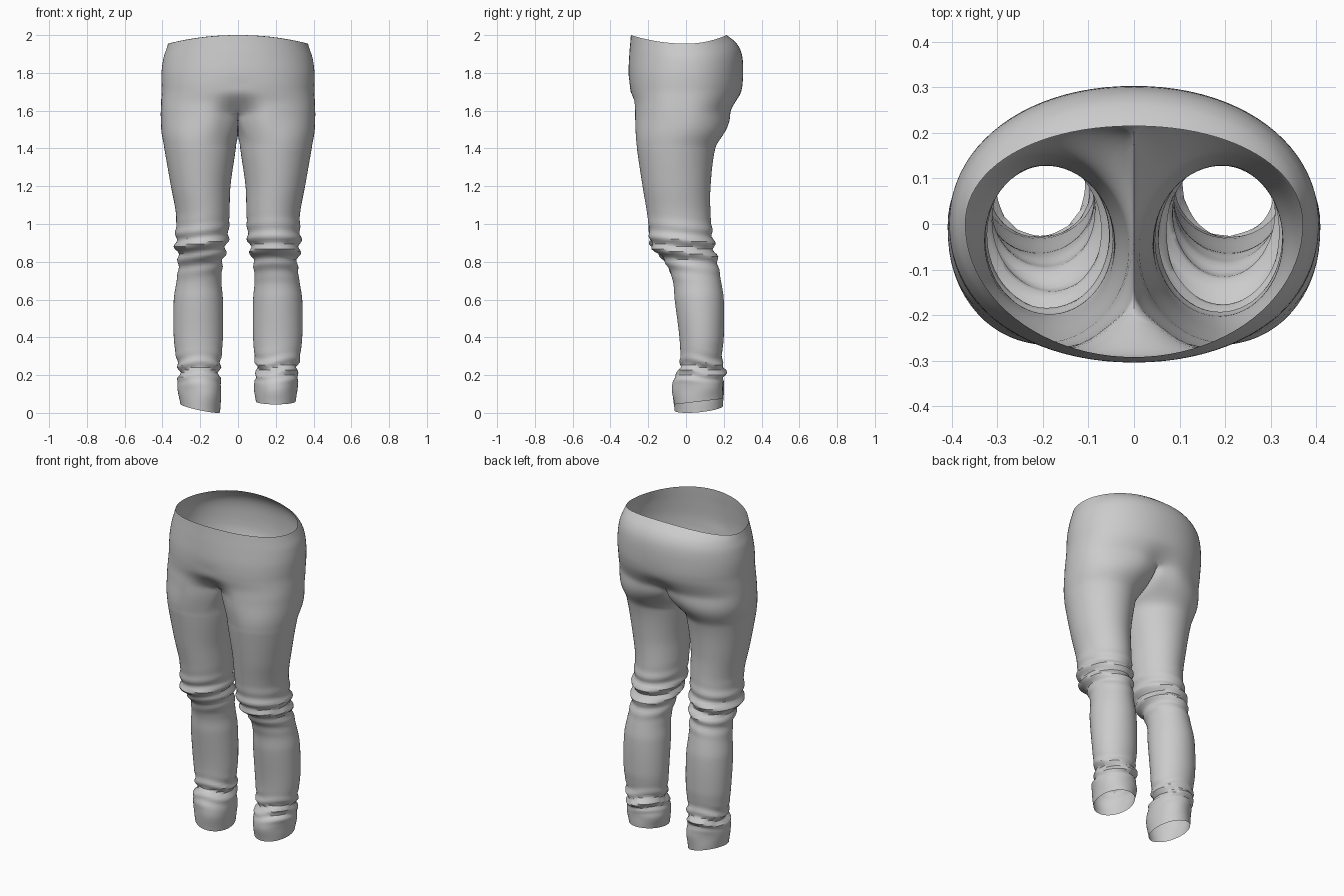
import bpy, bmesh
from math import sin, cos, pi, radians, exp, copysign

if "Cube" in bpy.data.objects:
    bpy.data.objects.remove(bpy.data.objects["Cube"])

# hips: z, half width, front y, back y, squareness, centre dent front
HIP = [(1.6, .41, -.285, .25, 2.5, .10), (1.65, .408, -.285, .275, 2.4, .035),
       (1.7, .405, -.297, .295, 2.25, .0), (1.8, .405, -.304, .303, 2.1, 0),
       (1.9, .395, -.30, .295, 2, 0), (1.96, .38, -.295, .265, 2, 0),
       (2.0, .37, -.292, .215, 2, 0)]
# leg: z, inner x, outer x, front y, back y
LEG = [(0, .095, .305, -.06, .195), (.1, .085, .315, -.07, .2), (.18, .092, .318, -.062, .2),
       (.22, .1, .31, -.04, .21), (.28, .09, .325, -.03, .19), (.4, .08, .34, -.035, .2),
       (.6, .08, .34, -.06, .2), (.7, .088, .325, -.07, .185), (.8, .08, .315, -.11, .167),
       (.88, .06, .33, -.18, .15), (.95, .05, .33, -.193, .14), (1.05, .045, .328, -.205, .13),
       (1.2, .04, .355, -.23, .13), (1.4, .012, .39, -.26, .155), (1.5, .004, .405, -.272, .2),
       (1.6, .002, .41, -.282, .25)]
M, K = 44, 20          # points on the outer and inner part of each leg ring
CROTCH, BLEND = 1.6, .2


def sample(table, z):
    """Smooth interpolation of a profile table at height z."""
    n = len(table)
    z = min(max(z, table[0][0]), table[-1][0])
    i = next(k for k in range(n - 1) if z <= table[k + 1][0])

    def slope(k, c):
        a, b = table[max(k - 1, 0)], table[min(k + 1, n - 1)]
        return (b[c] - a[c]) / (b[0] - a[0])
    p, q = table[i], table[i + 1]
    h = q[0] - p[0]
    t = (z - p[0]) / h
    return [p[c] * (2*t**3 - 3*t*t + 1) + q[c] * (3*t*t - 2*t**3)
            + h * slope(i, c) * (t**3 - 2*t*t + t) + h * slope(i + 1, c) * (t**3 - t*t)
            for c in range(1, len(p))]


def hip_point(u, z):
    """Half of the hip outline, u=0 front centre to u=1 back centre."""
    w, yf, yb, n, dent = sample(HIP, z)
    a = (u - .5) * pi
    s, c = sin(a), max(cos(a), 0)
    n = n if s < 0 else 2.1
    x = w * c ** (2 / n) if c > 1e-6 else 0
    y = (-yf if s < 0 else yb) * copysign(abs(s) ** (2 / n), s)
    y -= copysign(dent * (1 if s < 0 else .4), s) * exp(-(x / .08) ** 2) * abs(s)
    # wavy waistline, lower at the sides
    if z > 1.8:
        z = 1.8 + (z - 1.8) * (.155 + .045 * s * s) / .2
    return x, y, z


def leg_point(a, z, side):
    """Leg ring with bunched cloth at knee and ankle."""
    x0, x1, yf, yb = sample(LEG, z)
    ph = 0 if side > 0 else 1.7
    f = .012 * exp(-((z - .87) / .09) ** 2) * sin(2*pi*z/.075 + 1.6*sin(a + ph) + ph)
    f += .010 * exp(-((z - .23) / .055) ** 2) * sin(2*pi*z/.065 + 1.8*sin(2*a + ph) + ph)
    f += .005 * exp(-((z - .1) / .06) ** 2) * sin(3*a + ph)
    x = (x0 + x1) / 2 + ((x1 - x0) / 2 + f) * cos(a)
    y = (yf + yb) / 2 + ((yb - yf) / 2 + f) * sin(a)
    # uneven hems
    if z < .2:
        lift = .06 + .015 * sin(a) if side > 0 else .025 + .025 * cos(a - .5)
        z = .2 - (.2 - z) * (1 - lift / .2)
    return x, y, z


def ring(z, side):
    """Full leg ring, blending from the half hip outline into the round leg."""
    t = min(max((CROTCH - z) / BLEND, 0), 1)
    w = t * t * (3 - 2 * t)
    front, back = hip_point(0, CROTCH), hip_point(1, CROTCH)
    pts = []
    for i in range(M + K):
        if i <= M:
            h = hip_point(i / M, CROTCH)
            a, sag = radians(-130 + 260 * i / M), 0
        else:
            v = (i - M) / K
            h = (0, back[1] + (front[1] - back[1]) * v)
            a, sag = radians(130 + 100 * v), .09 * sin(pi * v)
        p = leg_point(a, z, side)
        x = h[0] * (1 - w) + p[0] * w
        y = h[1] * (1 - w) + p[1] * w
        pts.append((x, y, p[2] - sag * (1 - w)))
    return pts


def skin(bm, rows, side, closed):
    grid = [[bm.verts.new((side * x, y, z)) for x, y, z in r] for r in rows]
    n = len(rows[0])
    for r0, r1 in zip(grid, grid[1:]):
        for i in range(n if closed else n - 1):
            j = (i + 1) % n
            bm.faces.new((r0[i], r0[j], r1[j], r1[i]))


bm = bmesh.new()
for side in (1, -1):
    # seat and waist
    skin(bm, [[hip_point(i / M, 2 - .4 * k / 24) for i in range(M + 1)] for k in range(25)], side, False)
    # trouser leg
    skin(bm, [ring(CROTCH * (1 - k / 120), side) for k in range(121)], side, True)
bmesh.ops.remove_doubles(bm, verts=bm.verts, dist=.0003)

# soften the join between seat and legs
zone = [v for v in bm.verts if 1.4 < v.co.z < 1.72 and not v.is_boundary]
for _ in range(4):
    bmesh.ops.smooth_vert(bm, verts=zone, factor=.5, use_axis_x=True, use_axis_y=True, use_axis_z=True)
bmesh.ops.recalc_face_normals(bm, faces=bm.faces)

mesh = bpy.data.meshes.new("trousers")
bm.to_mesh(mesh)
bm.free()
obj = bpy.data.objects.new("trousers", mesh)
bpy.context.collection.objects.link(obj)
bpy.context.view_layer.objects.active = obj
obj.select_set(True)
bpy.ops.object.shade_smooth_by_angle(angle=radians(40))
